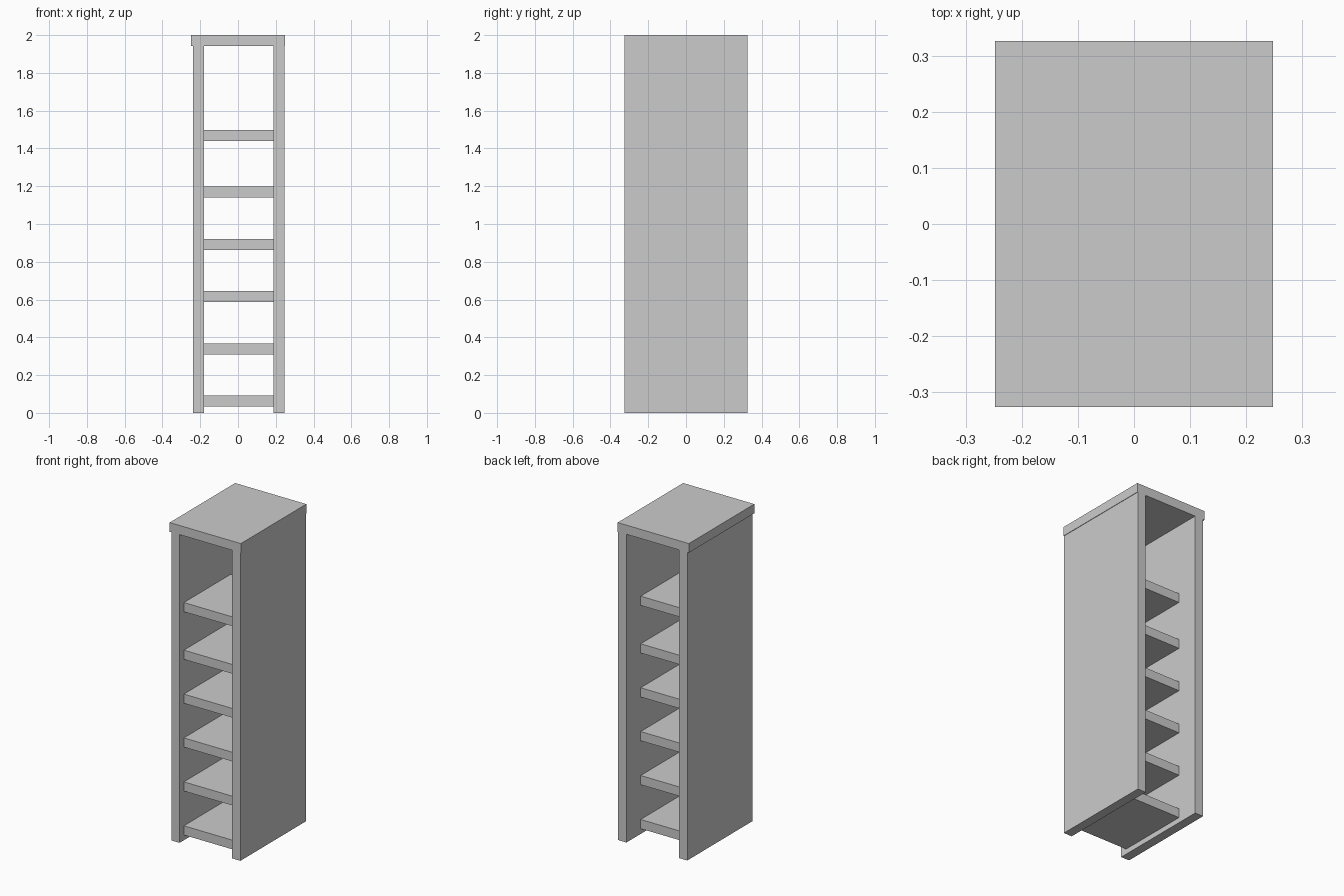
import bpy

if "Cube" in bpy.data.objects:
    bpy.data.objects.remove(bpy.data.objects["Cube"])


def box(name, x, y, z):
    """Box spanning the given (min, max) ranges."""
    spans = (x, y, z)
    bpy.ops.mesh.primitive_cube_add(size=1, location=[(a + b) / 2 for a, b in spans])
    ob = bpy.context.object
    ob.name = name
    ob.scale = [b - a for a, b in spans]
    bpy.ops.object.transform_apply(location=False, rotation=False, scale=True)
    return ob


T = 0.058            # board thickness
DEPTH = (-0.326, 0.326)
UNDER_TOP = 2 - T
LEFT_IN, RIGHT_IN = -0.179, 0.187

# Side panels; only the left one sits in from the edge of the top
box("left_panel", (LEFT_IN - T, LEFT_IN), DEPTH, (0, UNDER_TOP))
box("right_panel", (RIGHT_IN, RIGHT_IN + T), DEPTH, (0, UNDER_TOP))

# Top board
box("top_board", (-0.248, 0.248), DEPTH, (UNDER_TOP, 2))

# Shelves, set back from front and rear edges
for i, top in enumerate((0.091, 0.368, 0.645, 0.921, 1.198, 1.498)):
    box(f"shelf_{i + 1}", (LEFT_IN, RIGHT_IN), (-0.283, 0.184), (top - T, top))
